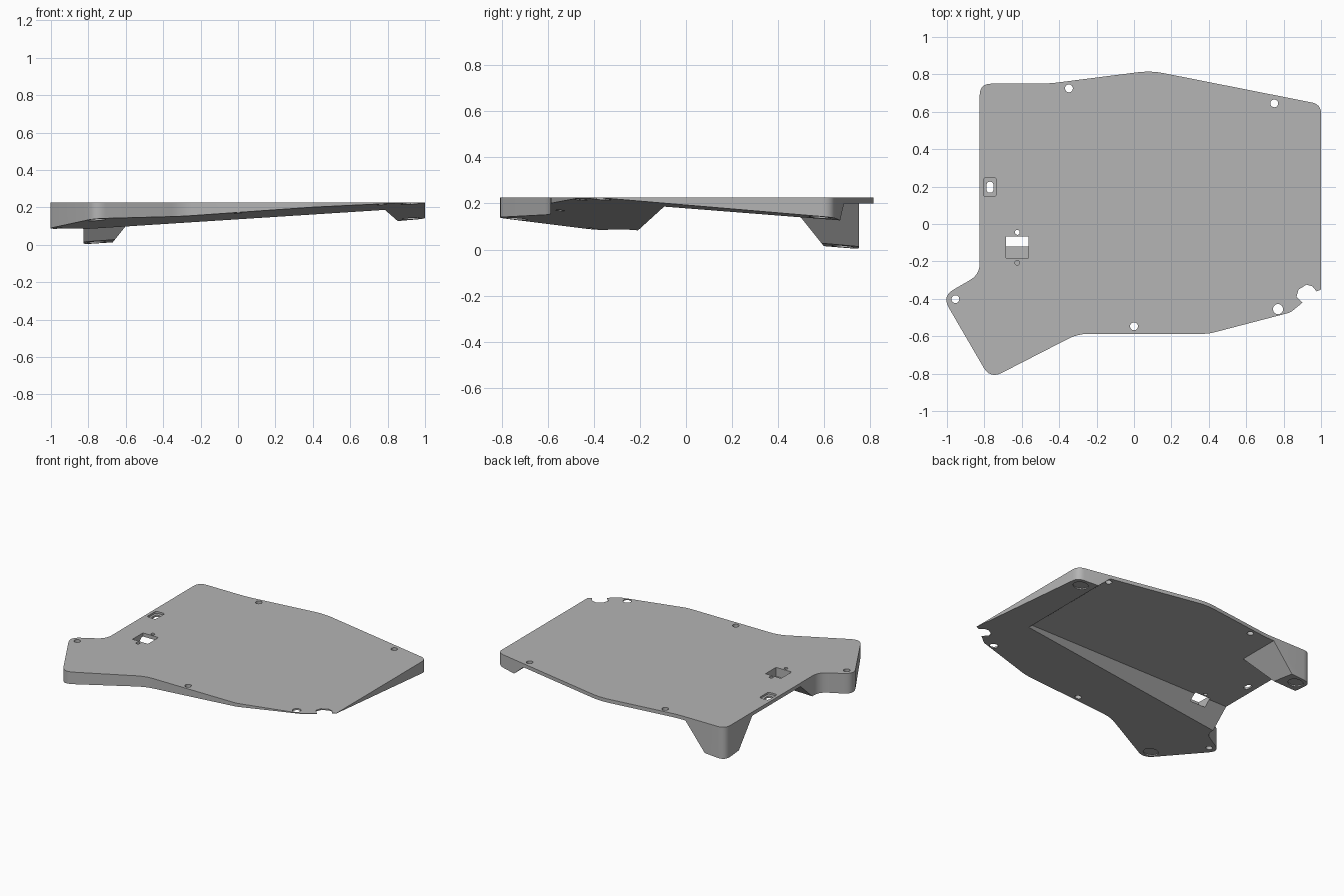
import bpy, bmesh, math
from mathutils import Vector

if "Cube" in bpy.data.objects:
    bpy.data.objects.remove(bpy.data.objects["Cube"], do_unlink=True)

TOP, CEILING = 0.225, 0.2


def ground(x, y):
    """Height of the tilted plane the case rests on."""
    return 0.1235 + 0.07 * x - 0.0846 * y


def loft(name, lower, upper):
    """Closed solid between two matching loops of 3D points."""
    bm = bmesh.new()
    a = [bm.verts.new(p) for p in lower]
    b = [bm.verts.new(p) for p in upper]
    bm.faces.new(a)
    bm.faces.new(b)
    for i in range(len(a)):
        j = (i + 1) % len(a)
        bm.faces.new((a[i], a[j], b[j], b[i]))
    bmesh.ops.recalc_face_normals(bm, faces=bm.faces)
    mesh = bpy.data.meshes.new(name)
    bm.to_mesh(mesh)
    bm.free()
    obj = bpy.data.objects.new(name, mesh)
    bpy.context.collection.objects.link(obj)
    return obj


def prism(name, pts, z0, z1):
    return loft(name, [(x, y, z0) for x, y in pts], [(x, y, z1) for x, y in pts])


def rect(x0, x1, y0, y1):
    return [(x0, y0), (x1, y0), (x1, y1), (x0, y1)]


def circle(x, y, r, n=24):
    return [(x + r * math.cos(2 * math.pi * i / n),
             y + r * math.sin(2 * math.pi * i / n)) for i in range(n)]


def rounded(corners, steps=6):
    """Loop with each (x, y, setback) corner eased into a curve."""
    out = []
    for i, (x, y, s) in enumerate(corners):
        p = Vector((x, y))
        if s == 0:
            out.append((x, y))
            continue
        before = Vector(corners[i - 1][:2])
        after = Vector(corners[(i + 1) % len(corners)][:2])
        a = p + (before - p).normalized() * s
        b = p + (after - p).normalized() * s
        for k in range(steps + 1):
            t = k / steps
            out.append(tuple(a * (1 - t) ** 2 + p * 2 * t * (1 - t) + b * t * t))
    return out


def cut(target, cutter):
    """Subtract the cutter and discard it."""
    cutter.hide_render = True
    mod = target.modifiers.new("cut", "BOOLEAN")
    mod.operation = "DIFFERENCE"
    mod.solver = "EXACT"
    mod.object = cutter
    bpy.context.view_layer.objects.active = target
    bpy.ops.object.modifier_apply(modifier=mod.name)
    bpy.data.objects.remove(cutter, do_unlink=True)


# Case body from its outline, with the scalloped notch at the front right
outline = rounded([
    (-0.825, 0.75, 0.06), (-0.46, 0.75, 0.06), (0.09, 0.82, 0.07), (1, 0.64, 0.05),
    (1, -0.35, 0), (0.976, -0.361, 0), (0.955, -0.334, 0), (0.923, -0.324, 0),
    (0.88, -0.35, 0), (0.869, -0.388, 0), (0.901, -0.42, 0), (0.837, -0.473, 0.02),
    (0.4, -0.587, 0.03), (-0.3, -0.587, 0.06), (-0.769, -0.828, 0.07),
    (-1.026, -0.386, 0.07), (-0.825, -0.27, 0.06)])
body = prism("case_body", outline, -0.1, TOP)

# Underside cavity with sloped front and side walls, leaving the back leg
cavity = loft("cavity_cutter",
              [(x, y, -0.15) for x, y in rect(-1.2, 1.17, -0.465, 1)],
              [(x, y, CEILING) for x, y in rect(-1.2, 0.77, -0.08, 1)])
leg = loft("leg_keeper",
           [(x, y, -0.2) for x, y in rect(-1.4, -0.84, 0.77, 1.2)],
           [(x, y, 0.25) for x, y in rect(-1.4, -0.48, 0.41, 1.2)])
cut(cavity, leg)
cut(body, cavity)

# Trim everything below the tilted resting plane
base = rect(-1.5, 1.5, -1.5, 1.5)
cut(body, loft("ground_cutter", [(x, y, -0.8) for x, y in base],
               [(x, y, ground(x, y)) for x, y in base]))

# Screw holes
for x, y, r in [(-0.348, 0.725, 0.021), (0.75, 0.645, 0.021), (-0.955, -0.402, 0.021),
                (0, -0.547, 0.021), (0.77, -0.455, 0.027)]:
    cut(body, prism("screw_cutter", circle(x, y, r), -0.3, 0.4))

# Socket pocket, open through the sloped wall, with two pilot holes
cut(body, prism("socket_cutter", rect(-0.685, -0.565, -0.182, -0.066), 0.163, 0.4))
for y in (-0.045, -0.207):
    cut(body, prism("pilot_cutter", circle(-0.624, y, 0.013, 16), 0.165, 0.4))

# Switch recess with a slot through it
for hx, hy, s, z in [(0.034, 0.051, 0.016, 0.212), (0.018, 0.029, 0.017, 0.1)]:
    loop = rounded([(x, y, s) for x, y in
                    rect(-0.77 - hx, -0.77 + hx, 0.197 - hy, 0.197 + hy)])
    cut(body, prism("switch_cutter", loop, z, 0.4))

# Shallow round recesses for the three feet
for x, y in [(-0.755, -0.735), (-0.757, 0.68), (0.925, 0.58)]:
    ring = circle(x, y, 0.048)
    cut(body, loft("foot_cutter", [(a, b, ground(a, b) - 0.05) for a, b in ring],
                   [(a, b, ground(a, b) + 0.008) for a, b in ring]))

# Grey material
grey = bpy.data.materials.new("grey_plastic")
colour = (0.46, 0.46, 0.46, 1)
grey.use_nodes = True
grey.diffuse_color = colour
grey.node_tree.nodes["Principled BSDF"].inputs["Base Color"].default_value = colour
body.data.materials.clear()
body.data.materials.append(grey)
for poly in body.data.polygons:
    poly.material_index = 0

bpy.ops.object.select_all(action="DESELECT")
body.select_set(True)
bpy.context.view_layer.objects.active = body
bpy.ops.object.shade_smooth_by_angle(angle=math.radians(30))
